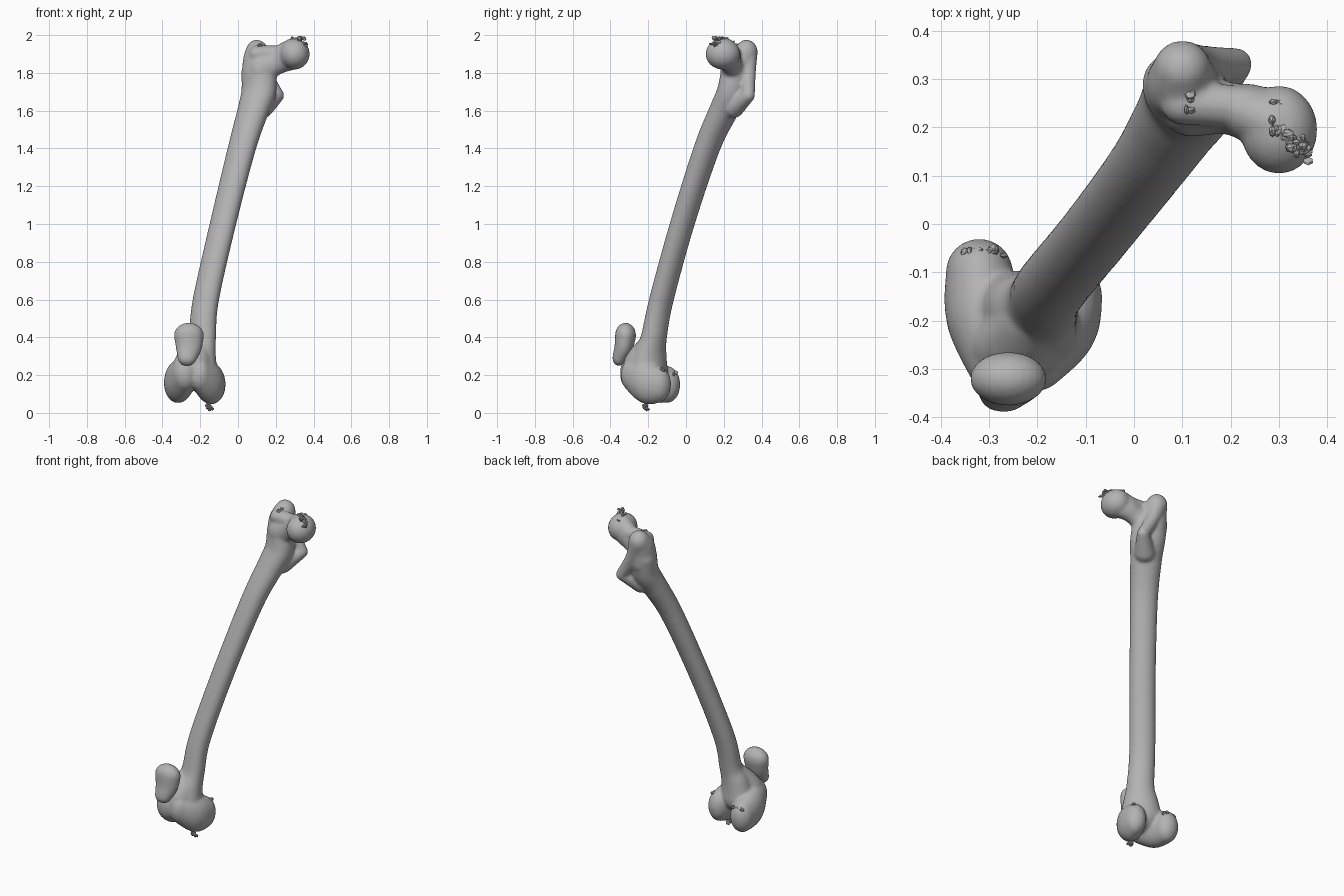
import bpy, bmesh, math, random
from mathutils import Matrix, Vector

random.seed(4)
if "Cube" in bpy.data.objects:
    bpy.data.objects.remove(bpy.data.objects["Cube"], do_unlink=True)

bone = bpy.data.materials.new("bone_grey")
bone.use_nodes = True
shade = 0.45
bone.diffuse_color = (shade, shade, shade, 1)
bone.node_tree.nodes["Principled BSDF"].inputs["Base Color"].default_value = bone.diffuse_color


def blob(bm, centre, radii, subdivisions=3, turn=Matrix()):
    """Ellipsoid with its own radius on each axis."""
    matrix = Matrix.Translation(centre) @ turn @ Matrix.Diagonal((*radii, 1))
    bmesh.ops.create_icosphere(bm, subdivisions=subdivisions, radius=1, matrix=matrix)


def smooth_path(keys):
    """Yield closely spaced points on a smooth curve through the keys."""
    keys = [Vector(key) for key in keys]
    padded = [keys[0], *keys, keys[-1]]
    for before, start, end, after in zip(padded, padded[1:], padded[2:], padded[3:]):
        leave, arrive = (end - before) / 2, (after - start) / 2
        span = end - start
        steps = max(2, math.ceil(span.xyz.length / (0.2 * min(start.w, end.w))))
        for step in range(steps):
            t = step / steps
            ease = t * t * (3 - 2 * t)
            yield start + span * ease + (leave * (1 - t) - arrive * t) * t * (1 - t)
    yield keys[-1]


def chain(bm, *keys, shape=(1, 1, 1), turn=Matrix()):
    """Sweep an ellipsoid of one shape through keys of position and radius."""
    for point in smooth_path(keys):
        blob(bm, point.xyz, Vector(shape) * point.w, turn=turn)


def finish(name, bm, fuse=True):
    mesh = bpy.data.meshes.new(name)
    bm.to_mesh(mesh)
    bm.free()
    obj = bpy.data.objects.new(name, mesh)
    bpy.context.collection.objects.link(obj)
    mesh.materials.append(bone)
    if fuse:
        remesh = obj.modifiers.new("fuse", "REMESH")
        remesh.mode = "VOXEL"
        remesh.voxel_size = 0.008
        remesh.use_smooth_shade = True
        soften = obj.modifiers.new("soften", "SMOOTH")
        soften.factor = 0.5
        soften.iterations = 8


# Thigh bone: every lump overlaps its neighbour and is fused into one skin
thigh = bmesh.new()

# Shaft: oval, broad across its lean, flaring at both ends
chain(thigh,
      (-.22, -.2, .22, .12),
      (-.21, -.19, .31, .1),
      (-.19, -.17, .4, .08),
      (-.17, -.13, .6, .075),
      (-.08, -.02, 1, .075),
      (.02, .11, 1.4, .08),
      (.08, .2, 1.6, .09),
      (.11, .25, 1.7, .1),
      (.11, .27, 1.8, .1),
      shape=(1, .8, .8), turn=Matrix.Rotation(math.radians(-36), 4, "Z"))

# Greater trochanter, and the crest running down to the lesser trochanter
chain(thigh, (.1, .28, 1.78, .08), (.1, .29, 1.86, .075), (.1, .32, 1.91, .06),
      shape=(1, 1, 1.1))
chain(thigh, (.1, .33, 1.91, .05), (.14, .33, 1.8, .04), (.21, .33, 1.68, .035))
chain(thigh, (.13, .25, 1.62, .06), (.21, .33, 1.68, .035))

# Neck, tall and blending into the ball head, with a saddle along its top
chain(thigh, (.12, .25, 1.81, .07), (.19, .24, 1.85, .055), (.24, .23, 1.88, .06),
      (.29, .21, 1.9, .065), shape=(1, 1, 1.3))
chain(thigh, (.1, .25, 1.9, .045), (.25, .24, 1.9, .045))
blob(thigh, (.3, .195, 1.9), (.08, .092, .083))

# Outer and inner knee condyles
chain(thigh, (-.28, -.28, .21, .07), (-.31, -.19, .17, .08), (-.32, -.1, .15, .07),
      shape=(1, 1, 1.4))
chain(thigh, (-.2, -.28, .2, .06), (-.15, -.21, .16, .075), (-.13, -.15, .15, .065),
      shape=(1, 1.1, 1.5))

# Kneecap groove and the slope above it
chain(thigh, (-.24, -.25, .2, .1), (-.24, -.25, .26, .1), (-.21, -.2, .35, .075),
      shape=(1, .8, .8))
finish("thigh_bone", thigh)

# Kneecap: thick rounded top tapering to a thin lower tip
kneecap = bmesh.new()
chain(kneecap, (-.26, -.32, .41, .08), (-.26, -.33, .35, .07), (-.27, -.355, .29, .05),
      shape=(1, .7, .85))
finish("kneecap", kneecap)


def crust(name, start, end, count):
    """Scatter jagged little shards along a line on the bone surface."""
    patch = bmesh.new()
    for shard in range(count):
        jitter = Vector([random.uniform(-.01, .01) for axis in "xyz"])
        jitter.z /= 2
        centre = Vector(start).lerp(Vector(end), shard / (count - 1)) + jitter
        radii = [random.uniform(.005, .013) for axis in "xyz"]
        turn = Matrix.Rotation(random.uniform(0, math.pi), 4, "X")
        blob(patch, centre, radii, subdivisions=1, turn=turn)
    finish(name, patch, fuse=False)


# Worn, flaky patches
crust("head_crust", (.29, .25, 1.96), (.36, .14, 1.95), 30)
crust("head_top_crust", (.28, .21, 1.98), (.35, .15, 1.98), 24)
crust("trochanter_crust", (.11, .24, 1.94), (.11, .27, 1.95), 6)
crust("inner_condyle_crust", (-.16, -.22, .04), (-.14, -.21, .015), 18)
crust("outer_condyle_crust", (-.35, -.06, .21), (-.27, -.06, .21), 14)
crust("inner_back_crust", (-.12, -.17, .23), (-.1, -.12, .23), 10)
